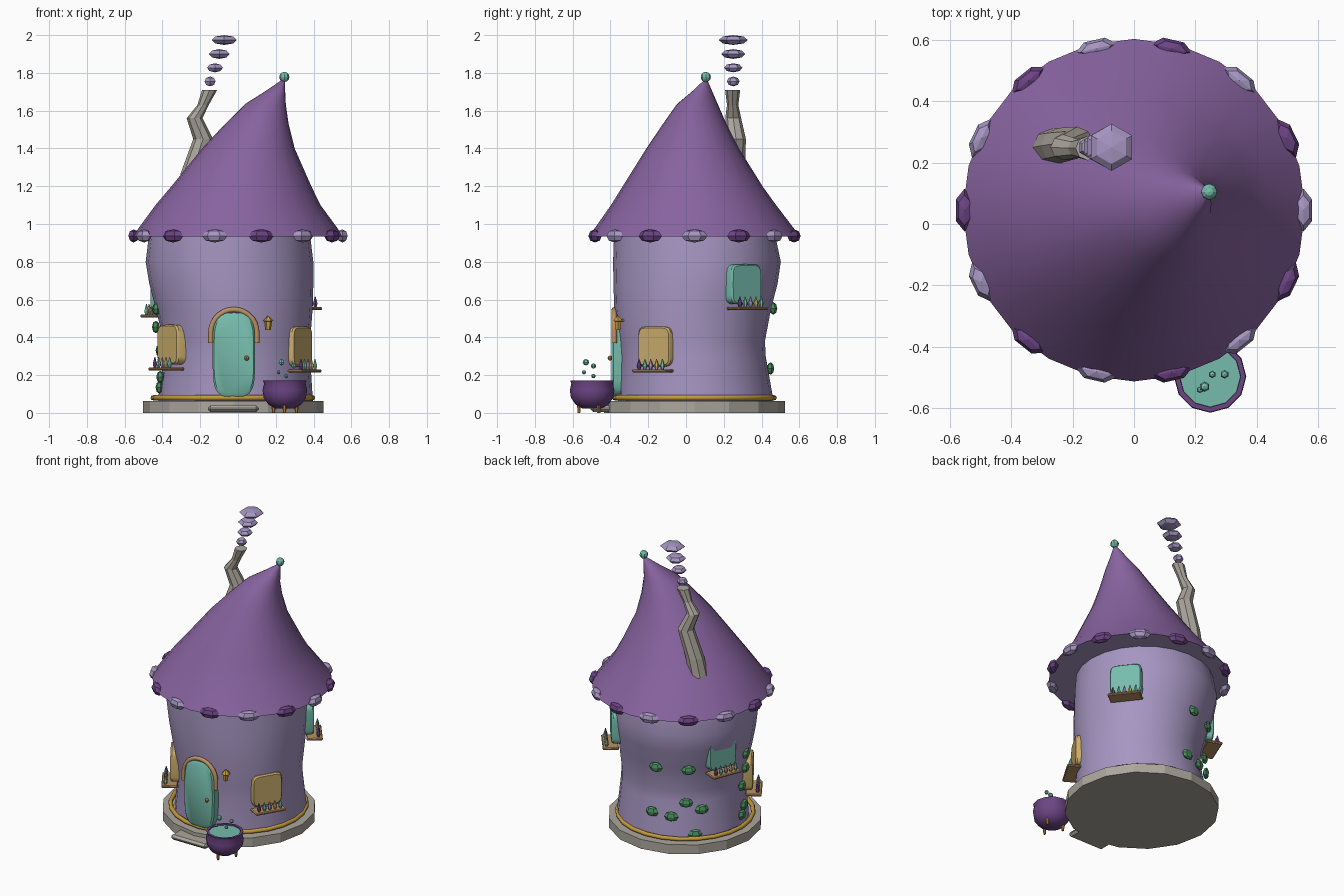
import bpy
import bmesh
import math
from math import cos, sin, pi, radians
from mathutils import Matrix, Vector

if "Cube" in bpy.data.objects:
    bpy.data.objects.remove(bpy.data.objects["Cube"], do_unlink=True)


def material(name, *rgb):
    linear = [((c / 255 + 0.055) / 1.055) ** 2.4 for c in rgb] + [1]
    m = bpy.data.materials.new(name)
    m.use_nodes = True
    m.diffuse_color = linear
    m.node_tree.nodes["Principled BSDF"].inputs["Base Color"].default_value = linear
    return m


PURPLE = material("roof purple", 136, 99, 160)
PLUM = material("plum", 108, 68, 132)
LAVENDER = material("lavender", 166, 150, 194)
STONE = material("stone grey", 172, 166, 157)
TEAL = material("teal", 118, 188, 172)
AMBER = material("amber glass", 202, 172, 108)
GOLD = material("gold trim", 196, 155, 60)
WOOD = material("wood", 186, 145, 98)
GREEN = material("leaf green", 78, 150, 100)
COPPER = material("copper", 185, 120, 58)

AXIS = Vector((-0.015, 0.045, 0))


def finish(name, bm, mats, matrix=None, smooth=None):
    """Turn a bmesh into a named object; smooth is an angle in degrees."""
    bmesh.ops.recalc_face_normals(bm, faces=bm.faces)
    mesh = bpy.data.meshes.new(name)
    bm.to_mesh(mesh)
    bm.free()
    for m in mats if isinstance(mats, list) else [mats]:
        mesh.materials.append(m)
    ob = bpy.data.objects.new(name, mesh)
    bpy.context.collection.objects.link(ob)
    if matrix:
        ob.matrix_world = matrix
    if smooth:
        bpy.ops.object.select_all(action="DESELECT")
        ob.select_set(True)
        bpy.context.view_layer.objects.active = ob
        bpy.ops.object.shade_smooth_by_angle(angle=radians(smooth))
    return ob


def loft(name, rings, mats, sides=24, smooth=None, bottom_slot=0, matrix=None):
    """Stack of rings (x, y, z, radius), capped at both ends."""
    bm = bmesh.new()
    loops = [[bm.verts.new((x + r * cos(2 * pi * i / sides), y + r * sin(2 * pi * i / sides), z))
              for i in range(sides)] for x, y, z, r in rings]
    for a, b in zip(loops, loops[1:]):
        for i in range(sides):
            j = (i + 1) % sides
            bm.faces.new((a[i], a[j], b[j], b[i]))
    bm.faces.new(loops[0]).material_index = bottom_slot
    bm.faces.new(loops[-1])
    return finish(name, bm, mats, matrix, smooth)


def ball(name, place, size, mat, turn=0, segments=6, rings=4):
    bm = bmesh.new()
    bmesh.ops.create_uvsphere(bm, u_segments=segments, v_segments=rings, radius=1)
    bmesh.ops.scale(bm, vec=size, verts=bm.verts)
    return finish(name, bm, mat, Matrix.Translation(place) @ Matrix.Rotation(turn, 4, "Z"))


def on_wall(angle, distance, z):
    """Frame on the tower wall: local x outward, y sideways, z up."""
    turn = Matrix.Rotation(radians(angle), 4, "Z")
    return Matrix.Translation(AXIS + Vector((0, 0, z))) @ turn @ Matrix.Translation((distance, 0, 0))


def panel(name, width, height, power, depth, mat, matrix):
    """Soft-cornered slab standing upright, with a bevelled front."""
    bm = bmesh.new()
    outline = []
    for i in range(32):
        c, s = cos(2 * pi * i / 32), sin(2 * pi * i / 32)
        outline.append((math.copysign(abs(c) ** (2 / power), c) * width / 2,
                        math.copysign(abs(s) ** (2 / power), s) * height / 2))
    loops = [[bm.verts.new((x, y * k, z * k)) for y, z in outline]
             for x, k in ((-depth, 1), (-0.01, 1), (0, 0.93))]
    for a, b in zip(loops, loops[1:]):
        for i in range(32):
            j = (i + 1) % 32
            bm.faces.new((a[i], a[j], b[j], b[i]))
    bm.faces.new(loops[0])
    bm.faces.new(loops[-1])
    return finish(name, bm, mat, matrix, 35)


def box(name, size, mat, matrix, bevel=0.006):
    bm = bmesh.new()
    bmesh.ops.create_cube(bm, size=1)
    bmesh.ops.scale(bm, vec=size, verts=bm.verts)
    bmesh.ops.bevel(bm, geom=bm.edges[:], offset=bevel, segments=1, affect="EDGES")
    return finish(name, bm, mat, matrix)


def tube(name, points, radius, mat, cyclic=False):
    curve = bpy.data.curves.new(name, "CURVE")
    curve.dimensions = "3D"
    curve.bevel_depth = radius
    curve.bevel_resolution = 2
    curve.use_fill_caps = True
    spline = curve.splines.new("POLY")
    spline.points.add(len(points) - 1)
    for p, co in zip(spline.points, points):
        p.co = (*co, 1)
    spline.use_cyclic_u = cyclic
    curve.materials.append(mat)
    ob = bpy.data.objects.new(name, curve)
    bpy.context.collection.objects.link(ob)
    return ob


# Stone base, gold trim and doorstep
loft("stone_base", [(-0.025, 0.045, 0, 0.478), (-0.025, 0.045, 0.063, 0.478)], STONE, 16)
tube("base_trim", [(-0.027 + 0.422 * cos(a * pi / 12), 0.045 + 0.422 * sin(a * pi / 12), 0.08)
                   for a in range(24)], 0.014, GOLD, True)
box("doorstep", (0.27, 0.15, 0.035), STONE, Matrix.Translation((-0.025, -0.43, 0.022)), 0.014)

# Crooked tower wall
loft("tower_wall", [(-0.013, 0.05, 0.05, 0.41), (-0.013, 0.05, 0.1, 0.407), (-0.005, 0.035, 0.3, 0.387),
                    (-0.006, 0.03, 0.38, 0.388), (-0.02, 0.035, 0.55, 0.415), (-0.035, 0.05, 0.68, 0.434),
                    (-0.045, 0.058, 0.8, 0.444), (-0.045, 0.045, 0.945, 0.426)], LAVENDER, 24, 50)

# Leaning roof with pale soffit, tip ball and eave stones
loft("roof", [(0, 0.045, 0.935, 0.558), (0, 0.04, 1.1, 0.437), (0.018, 0.035, 1.2, 0.37),
              (0.055, 0.035, 1.4, 0.245), (0.1, 0.046, 1.53, 0.168), (0.145, 0.06, 1.635, 0.108),
              (0.195, 0.085, 1.7, 0.055), (0.238, 0.104, 1.76, 0.01)],
     [PURPLE, LAVENDER], 24, 50, bottom_slot=1)
ball("roof_tip_ball", (0.245, 0.105, 1.778), (0.027,) * 3, TEAL, 0, 8, 6)
for i in range(14):
    a = 2 * pi * i / 14
    ball("eave_stone", (0.552 * cos(a), 0.045 + 0.54 * sin(a), 0.937), (0.033, 0.07, 0.035),
         PLUM if i % 2 else LAVENDER, a)

# Crooked chimney and smoke puffs
loft("chimney", [(-0.27, 0.25, 1.15, 0.06), (-0.245, 0.255, 1.27, 0.058), (-0.185, 0.265, 1.45, 0.052),
                 (-0.23, 0.25, 1.56, 0.042), (-0.185, 0.247, 1.63, 0.03), (-0.15, 0.247, 1.71, 0.04)],
     STONE, 8)
for x, z, w, h in ((-0.148, 1.755, 0.034, 0.026), (-0.122, 1.827, 0.048, 0.024),
                   (-0.099, 1.9, 0.063, 0.026), (-0.073, 1.974, 0.077, 0.026)):
    ball("smoke_puff", (x, 0.25, z), (w, w, h), LAVENDER)

# Door with arch, knob and lantern
front = Matrix.Rotation(-pi / 2, 4, "Z")
panel("door", 0.225, 0.445, 4, 0.1, TEAL, Matrix.Translation((-0.022, -0.395, 0.308)) @ front)
arch = [(-0.022 + 0.122 * cos(pi * i / 14), -0.38, 0.425 + 0.122 * sin(pi * i / 14)) for i in range(15)]
tube("door_arch", [(arch[0][0], -0.38, 0.37)] + arch + [(arch[-1][0], -0.38, 0.37)], 0.014, WOOD)
ball("door_knob", (0.046, -0.402, 0.29), (0.013,) * 3, COPPER, 0, 8, 6)
loft("lantern", [(0.16, -0.36, 0.44, 0.014), (0.16, -0.36, 0.485, 0.019), (0.16, -0.36, 0.486, 0.029),
                 (0.16, -0.36, 0.512, 0.005)], GOLD, 6)
tube("lantern_hook", [(0.16, -0.36, 0.49), (0.15, -0.29, 0.49)], 0.006, GOLD)

# Windows with planters and flower buds
buds = [PLUM, TEAL, LAVENDER, AMBER, TEAL]
for angle, distance, bottom, glass in ((-31, 0.42, 0.245, AMBER), (213, 0.43, 0.255, AMBER),
                                       (158, 0.447, 0.535, TEAL), (38, 0.452, 0.575, TEAL)):
    panel("window", 0.2, 0.212, 6, 0.09, glass, on_wall(angle, distance, bottom + 0.106))
    box("planter", (0.1, 0.205, 0.016), WOOD, on_wall(angle, distance + 0.005, bottom - 0.022), 0.005)
    for i, colour in enumerate(buds):
        spot = on_wall(angle, distance + 0.03, bottom - 0.014) @ Matrix.Translation((0, 0.036 * (i - 2), 0))
        loft("flower_bud", [(0, 0, 0, 0.008), (0, 0, 0.018, 0.013), (0, 0, 0.055, 0.002)],
             colour, 6, matrix=spot)

# Ivy leaves on the back and the right-hand wall
for angle, z in ((101, 0.553), (129, 0.547), (127, 0.317), (141, 0.265), (114, 0.22), (96, 0.235),
                 (135, 0.1), (190, 0.55), (189, 0.455), (188, 0.33), (192, 0.19), (188, 0.135)):
    spot = on_wall(angle, 0.425 if z > 0.4 else 0.405, z).translation
    ball("ivy_leaf", spot, (0.02, 0.045, 0.033), GREEN, radians(angle))

# Cauldron with brew, feet and bubbles
CX, CY = 0.248, -0.497
loft("cauldron", [(CX, CY, z, r) for z, r in ((0.022, 0.05), (0.045, 0.088), (0.08, 0.112), (0.12, 0.118),
                                              (0.155, 0.11), (0.172, 0.116), (0.172, 0.1), (0.16, 0.098))],
     PLUM, 12, 50)
loft("brew", [(CX, CY, 0.155, 0.1), (CX, CY, 0.165, 0.1)], TEAL, 12)
for i in range(3):
    a = 2 * pi * i / 3 + 0.5
    x, y = CX + 0.07 * cos(a), CY + 0.07 * sin(a)
    loft("cauldron_foot", [(x, y, 0, 0.008), (x, y, 0.05, 0.012)], COPPER, 6)
for x, y, z, r in ((0.23, -0.53, 0.268, 0.017), (0.215, -0.54, 0.215, 0.011),
                   (0.255, -0.49, 0.195, 0.012), (0.295, -0.49, 0.248, 0.014)):
    ball("bubble", (x, y, z), (r, r, r), TEAL)
